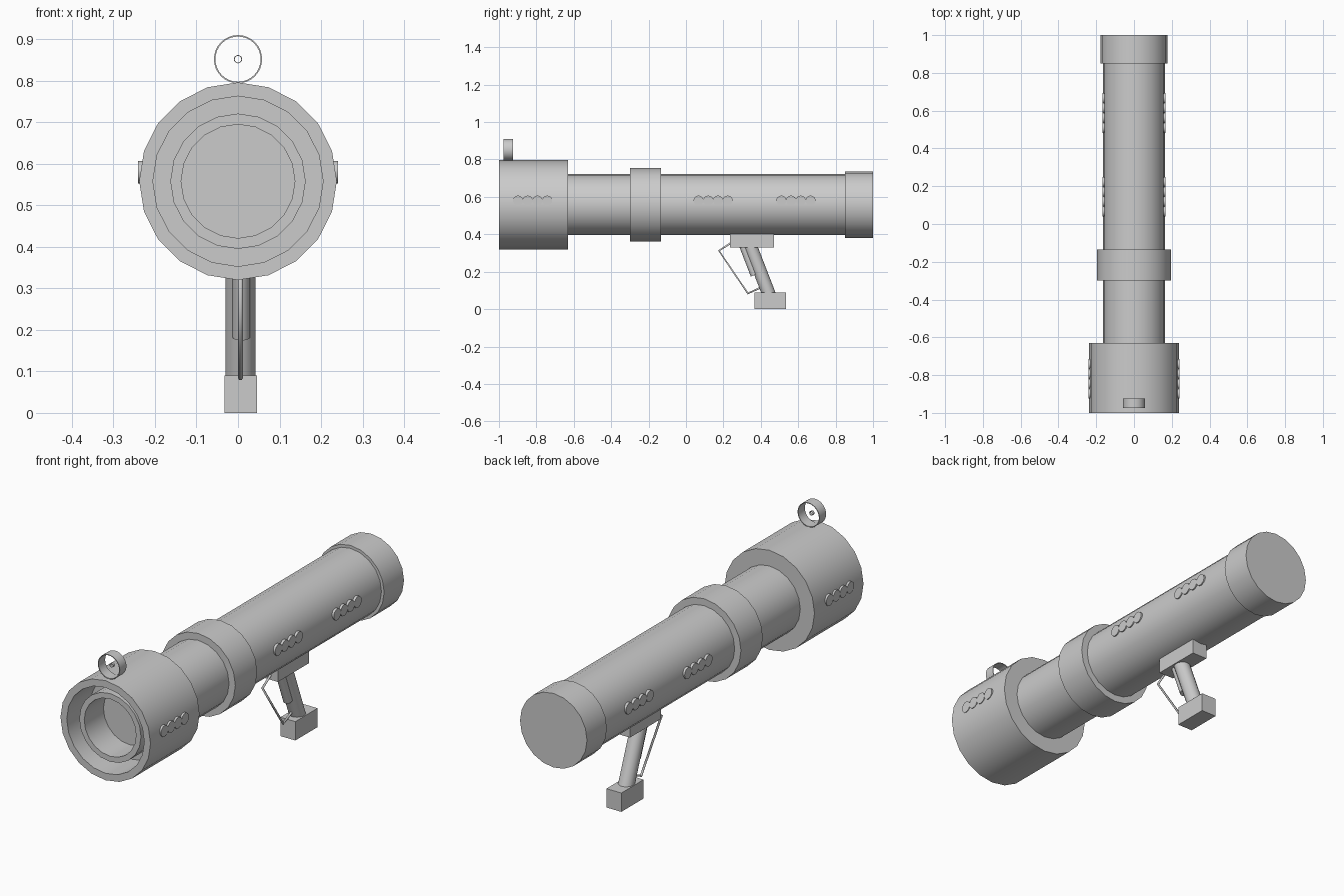
import bpy, bmesh, math
from mathutils import Vector, Matrix

if "Cube" in bpy.data.objects:
    bpy.data.objects.remove(bpy.data.objects["Cube"])

AXIS_Z = 0.558
GRIP_X = 0.006


def add_object(name, bm, smooth=True):
    bmesh.ops.remove_doubles(bm, verts=bm.verts, dist=1e-5)
    bmesh.ops.recalc_face_normals(bm, faces=bm.faces)
    mesh = bpy.data.meshes.new(name)
    bm.to_mesh(mesh)
    bm.free()
    ob = bpy.data.objects.new(name, mesh)
    bpy.context.collection.objects.link(ob)
    if smooth:
        bpy.ops.object.select_all(action='DESELECT')
        ob.select_set(True)
        bpy.context.view_layer.objects.active = ob
        bpy.ops.object.shade_smooth_by_angle(angle=math.radians(32))
    return ob


def lathe(name, profile, sides=20, z=AXIS_Z, closed=False):
    """Revolve (radius, y) points around a y-parallel axis at height z."""
    bm = bmesh.new()
    rings = []
    for r, y in profile:
        rings.append([bm.verts.new((r * math.sin(2 * math.pi * i / sides), y,
                                    z + r * math.cos(2 * math.pi * i / sides)))
                      for i in range(sides)])
    pairs = list(zip(rings, rings[1:]))
    if closed:
        pairs.append((rings[-1], rings[0]))
    else:
        bm.faces.new(rings[0])
        bm.faces.new(rings[-1])
    for a, b in pairs:
        for i in range(sides):
            j = (i + 1) % sides
            bm.faces.new((a[i], a[j], b[j], b[i]))
    return add_object(name, bm)


def rod(bm, a, b, r, sides=16):
    a, b = Vector(a), Vector(b)
    d = b - a
    m = Matrix.Translation((a + b) / 2) @ d.to_track_quat('Z', 'Y').to_matrix().to_4x4()
    bmesh.ops.create_cone(bm, cap_ends=True, segments=sides, radius1=r, radius2=r,
                          depth=d.length, matrix=m)


def box(name, lo, hi):
    lo, hi = Vector(lo), Vector(hi)
    bm = bmesh.new()
    m = Matrix.Translation((lo + hi) / 2) @ Matrix.Diagonal((*(hi - lo), 1))
    bmesh.ops.create_cube(bm, size=1, matrix=m)
    return add_object(name, bm, False)


def band(name, r_out, r_in, y0, y1, **kw):
    return lathe(name, [(r_out, y0), (r_out, y1), (r_in, y1), (r_in, y0)], closed=True, **kw)


# Main tube with a recessed bore at the front
lathe("barrel", [(0.137, -0.82), (0.137, -0.965), (0.163, -0.965), (0.163, 0.99)])

# Hollow muzzle housing
lathe("muzzle_housing", [(0.205, -1.0), (0.238, -1.0), (0.238, -0.63), (0.163, -0.63),
                         (0.163, -0.82), (0.205, -0.82)], closed=True)

# Middle band and rear cap
band("middle_band", 0.196, 0.16, -0.30, -0.135)
lathe("rear_cap", [(0.177, 0.85), (0.177, 1.0)])

# Rows of round studs on both sides
for name, y_mid, x in (("muzzle_studs", -0.82, 0.241),
                       ("middle_studs", 0.145, 0.168),
                       ("rear_studs", 0.588, 0.168)):
    bm = bmesh.new()
    for side in (-1, 1):
        for k in range(4):
            y = y_mid + (k - 1.5) * 0.052
            rod(bm, (side * (x - 0.025), y, 0.58), (side * x, y, 0.58), 0.027)
    add_object(name, bm)

# Ring sight with a tiny centre bead
band("sight_ring", 0.058, 0.0545, -0.975, -0.925, sides=32, z=0.852)
band("sight_bead", 0.010, 0.008, -0.956, -0.944, sides=16, z=0.852)

# Grip mount and foot
box("grip_mount", (-0.033, 0.235, 0.33), (0.046, 0.47, 0.402))
box("grip_foot", (-0.033, 0.367, 0.0), (0.046, 0.535, 0.09))

# Slanted grip post and trigger
bm = bmesh.new()
rod(bm, (GRIP_X, 0.335, 0.36), (GRIP_X, 0.451, 0.06), 0.036, 20)
add_object("grip_post", bm)
bm = bmesh.new()
rod(bm, (GRIP_X + 0.002, 0.301, 0.35), (GRIP_X + 0.002, 0.366, 0.182), 0.021)
add_object("trigger", bm)

# Trigger guard wire
path = [(0.25, 0.36), (0.176, 0.312), (0.331, 0.084), (0.415, 0.122)]
curve = bpy.data.curves.new("trigger_guard", 'CURVE')
curve.dimensions = '3D'
curve.bevel_depth = 0.006
curve.bevel_resolution = 1
curve.use_fill_caps = True
spline = curve.splines.new('POLY')
spline.points.add(len(path) - 1)
for p, (y, z) in zip(spline.points, path):
    p.co = (GRIP_X, y, z, 1)
bpy.context.collection.objects.link(bpy.data.objects.new("trigger_guard", curve))
